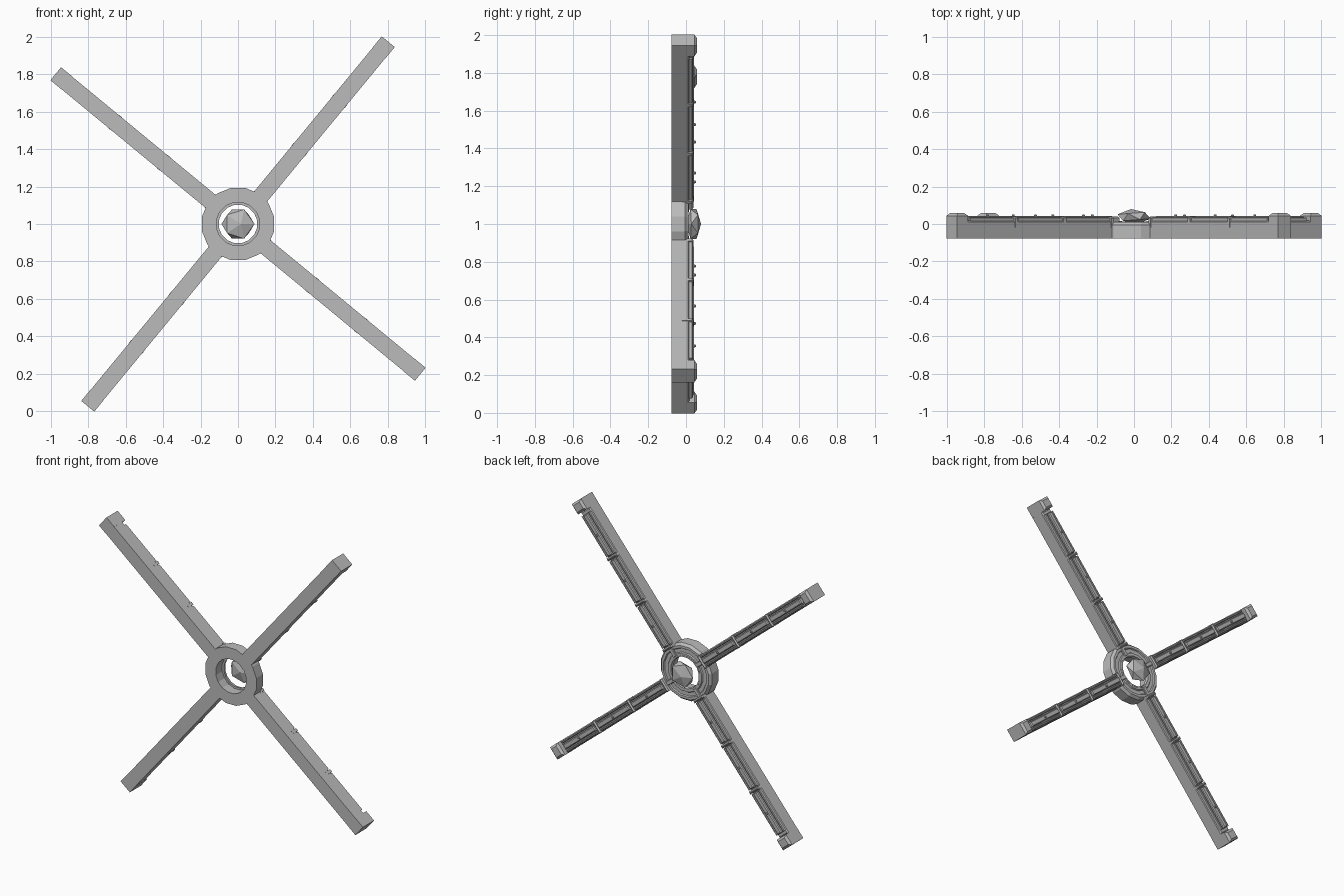
import bpy, bmesh, math
from mathutils import Matrix, Vector

if "Cube" in bpy.data.objects:
    bpy.data.objects.remove(bpy.data.objects["Cube"])

grey = bpy.data.materials.new("stone grey")
grey.diffuse_color = (0.5, 0.5, 0.5, 1)
grey.use_nodes = True
grey.node_tree.nodes["Principled BSDF"].inputs["Base Color"].default_value = grey.diffuse_color
CENTRE = Matrix.Translation((0, 0, 1))
ANGLES = [math.radians(50.5 + 90 * k) for k in range(4)]


def finish(bm, name, matrix=CENTRE):
    bmesh.ops.recalc_face_normals(bm, faces=bm.faces)
    me = bpy.data.meshes.new(name)
    bm.to_mesh(me)
    bm.free()
    me.materials.append(grey)
    ob = bpy.data.objects.new(name, me)
    ob.matrix_world = matrix
    bpy.context.collection.objects.link(ob)
    return ob


def block(bm, x0, x1, width, y0, y1, inset=0.0, z=0.0):
    """Block along x whose rear (+y) edge is chamfered by inset."""
    rows = [(y0, 0)] + ([(y1 - inset, 0)] if inset else []) + [(y1, inset)]
    rings = []
    for y, i in rows:
        w = width / 2 - i
        rings.append([bm.verts.new((x, y, z + s)) for x, s in
                      ((x0 + i, -w), (x1 - i, -w), (x1 - i, w), (x0 + i, w))])
    bm.faces.new(rings[0])
    bm.faces.new(rings[-1])
    for a, b in zip(rings, rings[1:]):
        for k in range(4):
            n = (k + 1) % 4
            bm.faces.new((a[k], a[n], b[n], b[k]))


def lathe(name, profile, sides):
    """Closed ring profile of (radius, y) spun about the y axis."""
    bm = bmesh.new()
    rings = []
    for s in range(sides):
        a = 2 * math.pi * (s + 0.5) / sides
        rings.append([bm.verts.new((r * math.cos(a), y, r * math.sin(a))) for r, y in profile])
    for s in range(sides):
        a, b = rings[s], rings[(s + 1) % sides]
        for k in range(len(profile)):
            n = (k + 1) % len(profile)
            bm.faces.new((a[k], a[n], b[n], b[k]))
    return finish(bm, name)


# Hub ring with bevelled rear rim, and the thin inner lip
lathe("hub_ring", [(0.117, -0.077), (0.197, -0.077), (0.197, -0.005), (0.182, 0.012),
                   (0.165, 0.012), (0.16, 0.004), (0.135, 0.004), (0.13, 0.012), (0.117, 0.012)], 16)
lathe("hub_lip", [(0.104, -0.008), (0.118, -0.008), (0.118, 0.014), (0.108, 0.014)], 16)

# Floating faceted gem
bm = bmesh.new()
bmesh.ops.create_icosphere(bm, subdivisions=1, radius=0.092)
tilt = (Matrix.Translation((0, 0.04, 0)) @ Matrix.Diagonal((1, 0.44, 1, 1))
        @ Matrix.Rotation(math.radians(10), 4, 'Z') @ Matrix.Rotation(math.radians(90), 4, 'X'))
bmesh.ops.transform(bm, matrix=tilt, verts=bm.verts)
finish(bm, "gem")

SEAMS = [0.175, 0.505, 0.84, 1.17]
for n, angle in enumerate(ANGLES, 1):
    place = CENTRE @ Matrix.Rotation(-angle, 4, 'Y')

    # Beam with a stepped end cap
    bm = bmesh.new()
    block(bm, 0.178, 1.19, 0.088, -0.077, 0.018, 0.008)
    finish(bm, f"arm_beam_{n}", place)
    bm = bmesh.new()
    block(bm, 1.187, 1.263, 0.09, -0.077, 0.058, 0.014)
    finish(bm, f"arm_end_cap_{n}", place)

    # Cross bands at each seam
    bm = bmesh.new()
    for x in SEAMS[:3]:
        block(bm, x, x + 0.02, 0.091, -0.02, 0.04, 0.008)
    finish(bm, f"arm_bands_{n}", place)

    # Raised panels with side rails
    bm = bmesh.new()
    for a, b in zip(SEAMS, SEAMS[1:]):
        block(bm, a + 0.024, b - 0.006, 0.036, 0.015, 0.043, 0.006)
        for z in (-0.032, 0.032):
            block(bm, a + 0.024, b - 0.006, 0.014, 0.01, 0.036, 0.004, z)
    finish(bm, f"arm_panels_{n}", place)

    # One stud in the middle of each panel
    bm = bmesh.new()
    for a, b in zip(SEAMS, SEAMS[1:]):
        bmesh.ops.create_cone(bm, cap_ends=True, segments=8, radius1=0.009, radius2=0.006, depth=0.012,
                              matrix=Matrix.Translation(((a + b) / 2 + 0.01, 0.046, 0))
                              @ Matrix.Rotation(math.radians(-90), 4, 'X'))
    finish(bm, f"arm_studs_{n}", place)

    # Hub clip joining the arm to the inner lip
    bm = bmesh.new()
    block(bm, 0.114, 0.186, 0.03, -0.01, 0.016, 0.004)
    finish(bm, f"hub_clip_{n}", place)
